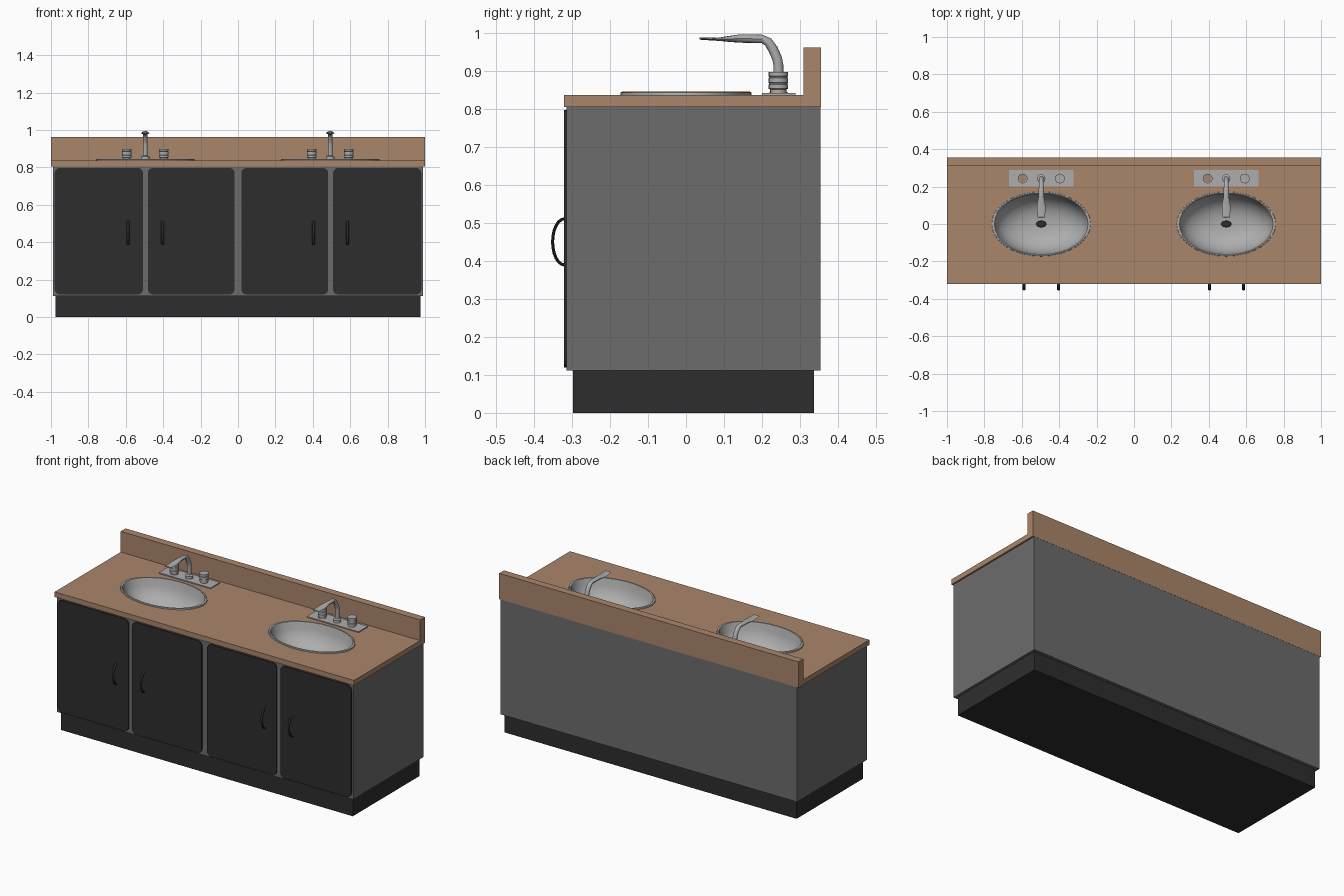
import bpy, bmesh, math
from mathutils import Vector

if "Cube" in bpy.data.objects:
    bpy.data.objects.remove(bpy.data.objects["Cube"])


def material(name, r, g, b):
    m = bpy.data.materials.new(name)
    m.diffuse_color = (r, g, b, 1)
    m.use_nodes = True
    m.node_tree.nodes["Principled BSDF"].inputs["Base Color"].default_value = m.diffuse_color
    return m


TAN = material("tan_counter", 0.40, 0.24, 0.145)
GREY = material("cabinet_grey", 0.15, 0.15, 0.15)
BLACK = material("door_black", 0.027, 0.027, 0.027)
METAL = material("metal", 0.42, 0.42, 0.42)


def finish(name, bm, mat, smooth=False):
    bmesh.ops.recalc_face_normals(bm, faces=bm.faces)
    me = bpy.data.meshes.new(name)
    bm.to_mesh(me)
    bm.free()
    ob = bpy.data.objects.new(name, me)
    bpy.context.collection.objects.link(ob)
    me.materials.append(mat)
    bpy.ops.object.select_all(action='DESELECT')
    bpy.context.view_layer.objects.active = ob
    ob.select_set(True)
    if smooth:
        bpy.ops.object.shade_smooth_by_angle(angle=math.radians(35))
    return ob


def box(name, lo, hi, mat, corner=0, open_top=False):
    bm = bmesh.new()
    bmesh.ops.create_cube(bm, size=1)
    for v in bm.verts:
        v.co = Vector([lo[i] + (v.co[i] + 0.5) * (hi[i] - lo[i]) for i in range(3)])
    if corner:  # round the edges running front to back
        edges = [e for e in bm.edges if abs(e.verts[0].co.y - e.verts[1].co.y) > 1e-4]
        bmesh.ops.bevel(bm, geom=edges, offset=corner, segments=4, profile=0.5, affect='EDGES')
    if open_top:
        top = [f for f in bm.faces if f.calc_center_median().z > hi[2] - 1e-4]
        bmesh.ops.delete(bm, geom=top, context='FACES_ONLY')
    return finish(name, bm, mat)


def loft(name, rings, mat, cap_start=True, cap_end=True):
    bm = bmesh.new()
    rows = [[bm.verts.new(p) for p in ring] for ring in rings]
    n = len(rows[0])
    for a, b in zip(rows, rows[1:]):
        for i in range(n):
            j = (i + 1) % n
            bm.faces.new((a[i], a[j], b[j], b[i]))
    if cap_start:
        bm.faces.new(rows[0])
    if cap_end:
        bm.faces.new(rows[-1])
    return finish(name, bm, mat, True)


def turned(name, cx, cy, profile, mat, n=16, caps=(True, True)):
    """Stack of ellipses, profile = (x radius, y radius, z)."""
    ang = [2 * math.pi * i / n for i in range(n)]
    rings = [[(cx + rx * math.cos(a), cy + ry * math.sin(a), z) for a in ang]
             for rx, ry, z in profile]
    return loft(name, rings, mat, *caps)


def tube(name, x, path, mat, n=12):
    """Tube in the yz plane, path = (y, z, half width in x, half thickness)."""
    rings = []
    for i, (y, z, w, h) in enumerate(path):
        a, b = path[max(i - 1, 0)], path[min(i + 1, len(path) - 1)]
        t = Vector((b[0] - a[0], b[1] - a[1])).normalized()
        ring = []
        for k in range(n):
            q = 2 * math.pi * k / n
            s = h * math.sin(q)
            ring.append((x + w * math.cos(q), y - t.y * s, z + t.x * s))
        rings.append(ring)
    return loft(name, rings, mat)


# plinth and cabinet body
box("plinth", (-0.975, -0.297, 0), (0.975, 0.337, 0.114), BLACK)
box("cabinet_body", (-0.99, -0.314, 0.112), (0.99, 0.354, 0.806), GREY, open_top=True)

# countertop with raised back edge
outline = [(-0.321, 0.805), (0.355, 0.805), (0.355, 0.961), (0.309, 0.961),
           (0.309, 0.836), (-0.321, 0.836)]
counter = loft("countertop", [[(x, y, z) for y, z in outline] for x in (-1, 1)], TAN)
for p in counter.data.polygons:
    p.use_smooth = False

# doors and bowed handles
for x0, x1 in ((-0.98, -0.508), (-0.482, -0.018), (0.018, 0.482), (0.508, 0.98)):
    box("door", (x0, -0.3215, 0.12), (x1, -0.312, 0.797), BLACK, corner=0.028)
for x in (-0.588, -0.403, 0.404, 0.586):
    arc = [math.pi * (i / 12 - 0.5) for i in range(13)]
    tube("door_handle", x, [(-0.319 - 0.032 * math.cos(a), 0.45 + 0.061 * math.sin(a),
                             0.008, 0.004) for a in arc], BLACK, 8)

RX, RY, FY = 0.265, 0.173, 0.243
for cx in (-0.496, 0.493):
    # hole in the countertop
    cutter = turned("sink_cutter", cx, 0, [(RX * 0.96, RY * 0.96, z) for z in (0.75, 0.9)], TAN, 32)
    cutter.hide_render = True
    mod = counter.modifiers.new("sink_hole", 'BOOLEAN')
    mod.operation, mod.solver, mod.object = 'DIFFERENCE', 'EXACT', cutter
    bpy.context.view_layer.objects.active = counter
    bpy.ops.object.modifier_apply(modifier=mod.name)
    bpy.data.objects.remove(cutter)

    # basin with rim, and drain
    prof = [(1, 0.834), (0.995, 0.843), (0.97, 0.845), (0.945, 0.843), (0.93, 0.834),
            (0.90, 0.80), (0.82, 0.765), (0.68, 0.733), (0.48, 0.71), (0.26, 0.70), (0.1, 0.698)]
    turned("sink_basin", cx, 0, [(RX * s, RY * s, z) for s, z in prof], METAL, 32, (False, True))
    turned("drain", cx, 0, [(0.028, 0.018, 0.698), (0.026, 0.016, 0.703)], BLACK, 12)

    # tap plate
    box("tap_plate", (cx - 0.173, 0.2, 0.834), (cx + 0.173, 0.288, 0.842), METAL)

    # ribbed knobs, the left one open at the top
    for side in (-1, 1):
        kx = cx + side * 0.099
        knob = [(0.021, 0.841), (0.021, 0.851), (0.026, 0.853), (0.026, 0.864), (0.024, 0.865),
                (0.024, 0.868), (0.026, 0.869), (0.026, 0.881), (0.024, 0.882),
                (0.024, 0.885), (0.026, 0.886), (0.026, 0.897)]
        turned("tap_knob", kx, FY, [(r, r, z) for r, z in knob], METAL, 16, (True, side > 0))
        if side < 0:
            turned("knob_inside", kx, FY, [(0.0235, 0.0235, z) for z in (0.842, 0.844)], TAN)

    # spout with collar and flattened tip
    collar = [(0.022, 0.841), (0.022, 0.857), (0.014, 0.862)]
    turned("spout_collar", cx, FY, [(r, r, z) for r, z in collar], METAL)
    tube("spout", cx, [(FY, 0.841, 0.013, 0.013), (FY, 0.915, 0.013, 0.013),
                       (0.24, 0.932, 0.013, 0.013), (0.229, 0.957, 0.013, 0.013),
                       (0.216, 0.976, 0.013, 0.012), (0.2, 0.984, 0.013, 0.011),
                       (0.142, 0.985, 0.015, 0.011), (0.115, 0.984, 0.021, 0.008),
                       (0.083, 0.983, 0.023, 0.004), (0.036, 0.985, 0.02, 0.003)], METAL)
